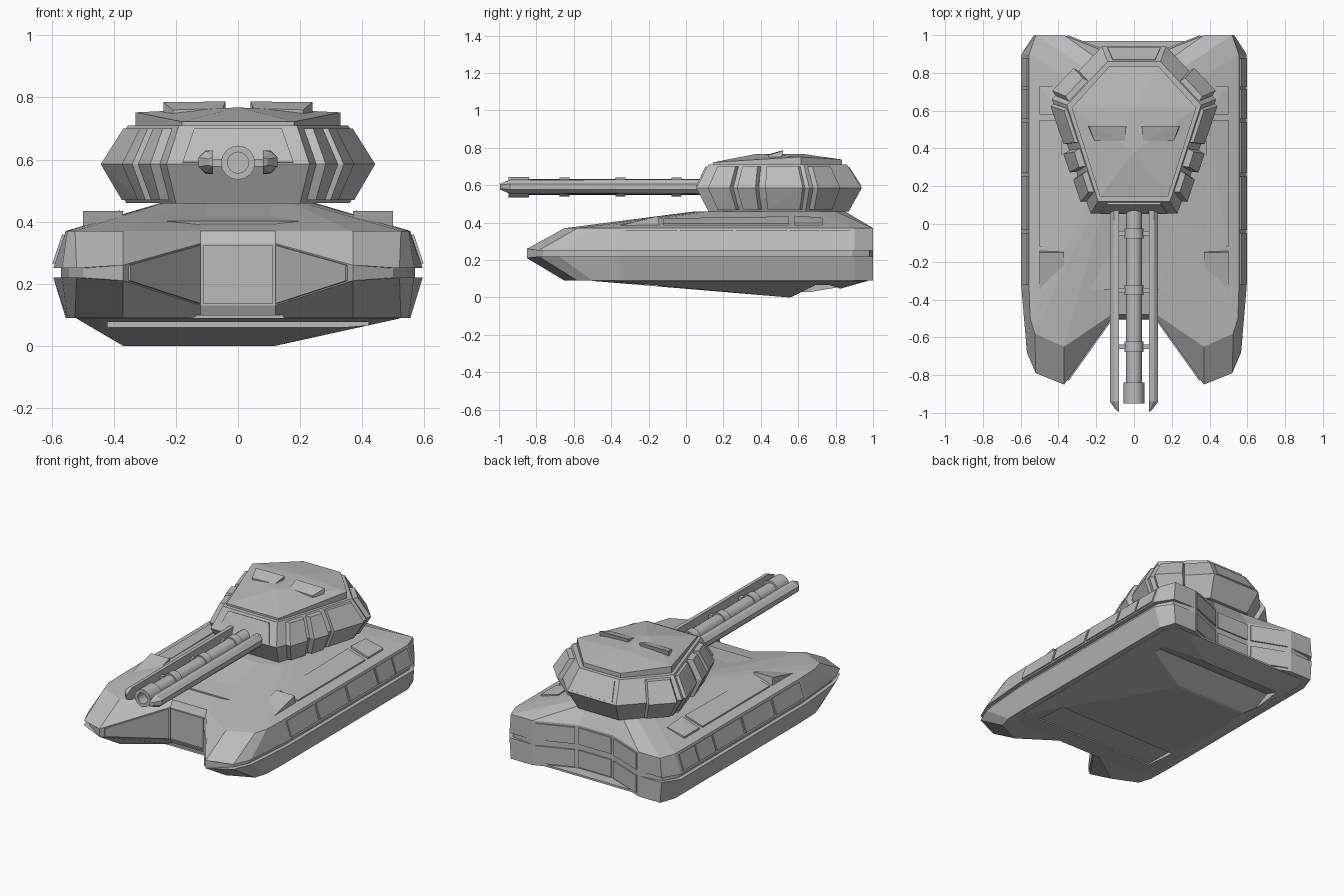
import bpy, bmesh, math
from mathutils import Vector

if "Cube" in bpy.data.objects:
    bpy.data.objects.remove(bpy.data.objects["Cube"])

grey = bpy.data.materials.new("armour grey")
grey.diffuse_color = (0.5, 0.5, 0.5, 1)
grey.use_nodes = True
grey.node_tree.nodes["Principled BSDF"].inputs["Base Color"].default_value = grey.diffuse_color


def finish(name, bm, mirror=False):
    if mirror:
        geom = bmesh.ops.duplicate(bm, geom=bm.verts[:] + bm.edges[:] + bm.faces[:])["geom"]
        for v in [g for g in geom if isinstance(g, bmesh.types.BMVert)]:
            v.co.x = -v.co.x
    bmesh.ops.recalc_face_normals(bm, faces=bm.faces[:])
    me = bpy.data.meshes.new(name)
    bm.to_mesh(me)
    bm.free()
    me.materials.append(grey)
    ob = bpy.data.objects.new(name, me)
    bpy.context.collection.objects.link(ob)
    return ob


def solid(name, points, mirror=False):
    """Convex solid around the given points."""
    bm = bmesh.new()
    for p in points:
        bm.verts.new(p)
    bmesh.ops.convex_hull(bm, input=bm.verts[:])
    bmesh.ops.delete(bm, geom=[v for v in bm.verts if not v.link_faces], context='VERTS')
    bmesh.ops.dissolve_limit(bm, angle_limit=0.01, verts=bm.verts[:], edges=bm.edges[:])
    return finish(name, bm, mirror)


def wedge(name, x0, x1, profile, mirror=True):
    """Side profile (y, z) extruded across x."""
    return solid(name, [(x, y, z) for x in (x0, x1) for y, z in profile], mirror)


def panel(name, quad, thick=0.008, mirror=True, margin=0.06):
    """Thin plate lying on a quad, shrunk by a margin."""
    q = [Vector(p) for p in quad]
    c = sum(q, Vector()) / 4
    n = (q[2] - q[0]).cross(q[3] - q[1]).normalized()
    if n.dot(c - Vector((0, 0.1 if c.y > 0.8 else -0.1, c.z))) < 0:
        n = -n
    q = [p.lerp(c, margin) for p in q]
    return solid(name, [p + n * s for p in q for s in (-0.01, thick)], mirror)


def both(half):
    return half + [(-x, y, z) for x, y, z in reversed(half)]


# Hull: stacked outlines from the rear centre, along one side, to the front notch
mid = [(.12, .90), (.37, 1), (.53, 1), (.595, .9), (.595, -.35),
       (.567, -.68), (.52, -.79), (.37, -.85), (.12, -.50)]
rim = [(.12, .90), (.37, 1), (.52, 1), (.555, .9), (.555, -.35),
       (.55, -.5), (.525, -.58), (.37, -.65), (.12, -.48)]
slot = [(.12, .90), (.37, 1), (.52, .98), (.57, .89), (.57, -.35),
        (.545, -.67), (.50, -.765), (.37, -.85), (.12, -.50)]
crown = [(.10, .85), (.16, .85), (.22, .8), (.25, .7), (.25, .2),
         (.24, .12), (.21, .09), (.17, .07), (.10, .05)]
low = [.22] * 7 + [.21, .13]
high = [.25] * 7 + [.26, .33]
layers = [(rim, [.09] * 9), (mid, low), (slot, low), (slot, high),
          (mid, high), (rim, [.37] * 9), (crown, [.46] * 9)]
bm = bmesh.new()
rings = [[bm.verts.new(p) for p in both([(x, y, z) for (x, y), z in zip(o, zs)])]
         for o, zs in layers]
for a, b in zip(rings, rings[1:]):
    for i in range(len(a)):
        j = (i + 1) % len(a)
        bm.faces.new((a[i], a[j], b[j], b[i]))
bm.faces.new(rings[0])
bm.faces.new(rings[-1])
bmesh.ops.remove_doubles(bm, verts=bm.verts[:], dist=0.0005)
finish("hull", bm)

# Belly with two cut recesses
belly = solid("belly", [(-.37, .55, 0), (.12, .55, 0), (-.37, .82, .045), (.12, .82, .045)] +
              [(s * x, y, z) for s in (1, -1) for z in (.088, .1)
               for x, y in ((.12, -.49), (.45, -.5), (.52, -.4), (.52, .9), (.45, .97), (.12, .89))])
for name, prof in (("front_recess_cutter", [(-.37, -.1), (-.15, -.1), (-.15, .082), (-.37, .085)]),
                   ("rear_recess_cutter", [(.56, -.1), (.82, -.1), (.82, .05), (.72, .08), (.56, .0)])):
    cutter = wedge(name, -.42, .42, prof, False)
    cutter.hide_render = True
    cutter.hide_viewport = True
    m = belly.modifiers.new("recess", 'BOOLEAN')
    m.operation, m.object, m.solver = 'DIFFERENCE', cutter, 'EXACT'

# Rear panels: two rows of three
for row, (z0, z1) in enumerate(((.105, .22), (.25, .36))):
    panel(f"rear_side_panel_{row}", [(.13, .905, z0), (.36, .995, z0), (.36, .995, z1), (.13, .905, z1)])
    panel(f"rear_middle_panel_{row}", [(-.12, .9, z0), (.12, .9, z0), (.12, .9, z1), (-.12, .9, z1)],
          mirror=False)

# Front notch panels
panel("notch_middle_panel", [(-.12, -.5, .13), (.12, -.5, .13), (.12, -.5, .33), (-.12, -.5, .33)],
      mirror=False)
panel("notch_side_panel", [(.12, -.5, .13), (.36, -.836, .208), (.36, -.836, .262), (.12, -.5, .33)])

# Panels along the upper hull sides
cuts = [.88, .72, .55, .26, -.04, -.33]
for i, (a, b) in enumerate(zip(cuts, cuts[1:])):
    panel(f"side_panel_{i}", [(.592, a, .26), (.592, b, .26), (.559, b, .36), (.559, a, .36)], .007)

# Raised plates on the deck
wedge("deck_front_wedge", .37, .50, [(-.37, .38), (-.15, .435), (-.14, .37), (-.35, .37)])
solid("deck_long_plate", [(x, y, z + d) for y in (-.12, .55) for d in (0, -.04)
                          for x, z in ((.38, .423 + .01 * (y > 0)), (.50, .395))], True)
solid("deck_rear_plate", [(x, y, z + d) for y in (.58, .73) for d in (0, -.04)
                          for x, z in ((.38, .437 - .01 * (y > .6)), (.50, .398))], True)
panel("deck_middle_plate", [(-.36, -.35, .396), (.36, -.35, .396), (.36, -.15, .416), (-.36, -.15, .416)],
      .006, False, 0)

# Turret body
t_bot = [(.20, .12, .46), (.36, .64, .46), (.14, .87, .46)]
t_mid = [(.23, .055, .585), (.435, .66, .585), (.17, .94, .585)]
t_top = [(.19, .12, .71), (.355, .63, .71), (.14, .86, .71)]
solid("turret", both(t_bot) + both(t_mid) + both(t_top))


def slab(name, i, t0, t1, off):
    """Chevron armour slab standing off one turret facet."""
    a, b = Vector(t_mid[i]), Vector(t_mid[i + 1])
    n = (b - a).cross(Vector((0, 0, 1))).normalized()
    pts = []
    for t, grow in ((t0, .012), (t1, -.012)):
        m = a.lerp(b, t)
        for ring in (t_bot, t_mid, t_top):
            e = Vector(ring[i]).lerp(Vector(ring[i + 1]), t)
            e = m.lerp(e, .92)
            pts += [e - n * .02, e + n * off + (b - a).normalized() * grow]
    solid(name, pts, True)


slab("turret_front_side_slab", 0, .10, .33, .03)
slab("turret_middle_side_slab", 0, .36, .56, .035)
slab("turret_rear_side_slab", 0, .60, .97, .018)
slab("turret_rear_corner_slab", 1, .06, .55, .03)
panel("turret_front_panel", [(-.19, .06, .585), (.19, .06, .585), (.15, .115, .70), (-.15, .115, .70)],
      .008, False)
panel("turret_rear_panel", [(-.15, .935, .59), (.15, .935, .59), (.12, .865, .70), (-.12, .865, .70)],
      .006, False)

# Turret roof and its two hatches
roof = [(.18, .145, .722), (.33, .615, .752), (.13, .835, .737)]
solid("turret_roof", both(roof) + both([(x, y, .70) for x, y, z in roof]) + [(0, .38, .768), (0, .62, .768)])
solid("roof_hatch", [(.05, .44, .765), (.21, .44, .76), (.04, .52, .787), (.24, .52, .785),
                     (.05, .44, .74), (.21, .44, .74), (.04, .51, .74), (.24, .51, .74)], True)


# Gun
def tube(name, r, y0, y1, bore=0.0, sides=16):
    """Round bar along y, with an optional blind bore at its front end."""
    prof = [(0, y1), (r, y1), (r, y0)] + ([(bore, y0), (bore, y0 + .1), (0, y0 + .1)] if bore else [(0, y0)])
    bm = bmesh.new()
    vs = [bm.verts.new((p, y, .59)) for p, y in prof]
    es = [bm.edges.new(e) for e in zip(vs, vs[1:])]
    bmesh.ops.spin(bm, geom=vs + es, cent=(0, 0, .59), axis=(0, 1, 0), angle=math.tau, steps=sides)
    bmesh.ops.remove_doubles(bm, verts=bm.verts[:], dist=0.0005)
    ob = finish(name, bm)
    bpy.context.view_layer.objects.active = ob
    ob.select_set(True)
    bpy.ops.object.shade_smooth_by_angle(angle=math.radians(35))
    ob.select_set(False)


tube("barrel", .042, -.88, .15)
tube("muzzle", .055, -.95, -.84, .034)
for i, y in enumerate((-.05, -.35, -.65)):
    tube(f"barrel_collar_{i}", .05, y - .027, y + .027)
    wedge(f"collar_pin_{i}", -.09, .09, [(y - .012, .578), (y + .012, .578), (y + .012, .602), (y - .012, .602)],
          False)
solid("gun_rail", [(x, y, .592 + s * h) for s in (1, -1)
                   for x, y, h in ((.08, .12, .038), (.105, .12, .038), (.128, .12, .015),
                                   (.08, -.94, .038), (.105, -.94, .034), (.128, -.94, .015),
                                   (.08, -.995, .015), (.095, -.985, .01))], True)
